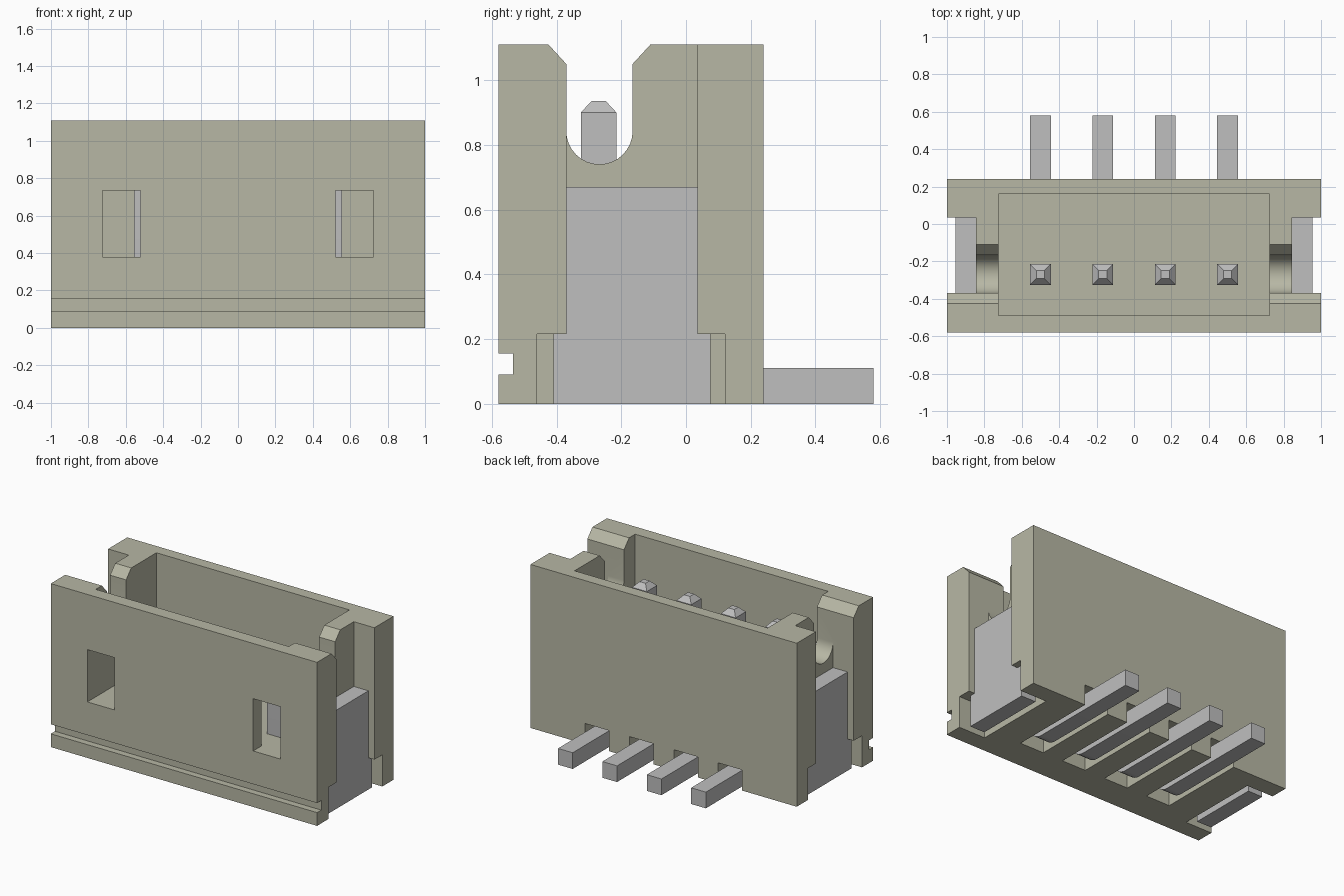
import bpy, bmesh, math

cube = bpy.data.objects.get("Cube")
if cube:
    bpy.data.objects.remove(cube, do_unlink=True)


def material(name, rgb):
    m = bpy.data.materials.new(name)
    m.diffuse_color = (*rgb, 1)
    m.use_nodes = True
    m.node_tree.nodes["Principled BSDF"].inputs["Base Color"].default_value = (*rgb, 1)
    return m


beige = material("beige plastic", (0.477, 0.477, 0.375))
grey = material("grey metal", (0.52, 0.52, 0.52))


def add_object(name, bm, mat):
    bmesh.ops.recalc_face_normals(bm, faces=bm.faces)
    me = bpy.data.meshes.new(name)
    bm.to_mesh(me)
    bm.free()
    me.materials.append(mat)
    ob = bpy.data.objects.new(name, me)
    bpy.context.collection.objects.link(ob)
    return ob


def prism_bm(profile, x0, x1):
    """Extrude a (y, z) outline along x."""
    bm = bmesh.new()
    face = bm.faces.new([bm.verts.new((x0, y, z)) for y, z in profile])
    ext = bmesh.ops.extrude_face_region(bm, geom=[face])["geom"]
    bmesh.ops.translate(bm, vec=(x1 - x0, 0, 0),
                        verts=[v for v in ext if isinstance(v, bmesh.types.BMVert)])
    return bm


def prism(name, profile, x0, x1, mat):
    return add_object(name, prism_bm(profile, x0, x1), mat)


def rect(y0, y1, z0, z1):
    return [(y0, z0), (y1, z0), (y1, z1), (y0, z1)]


def activate(ob):
    bpy.ops.object.select_all(action='DESELECT')
    ob.select_set(True)
    bpy.context.view_layer.objects.active = ob


def cut(target, profile, x0, x1):
    cutter = prism("cutter", profile, x0, x1, beige)
    cutter.hide_render = True
    mod = target.modifiers.new("cut", 'BOOLEAN')
    mod.operation = 'DIFFERENCE'
    mod.solver = 'EXACT'
    mod.object = cutter
    activate(target)
    bpy.ops.object.modifier_apply(modifier=mod.name)
    bpy.data.objects.remove(cutter, do_unlink=True)


def cut_pair(target, profile, x0, x1):
    cut(target, profile, x0, x1)
    cut(target, profile, -x1, -x0)


# Housing block with a groove along the lower front
H = 1.11
housing = prism("housing", [(-0.58, 0), (0.24, 0), (0.24, H), (-0.58, H), (-0.58, 0.155),
                            (-0.535, 0.155), (-0.535, 0.09), (-0.58, 0.09)], -1, 1, beige)

# Open cavity, side channels, foot recesses and front windows
cut(housing, rect(-0.49, 0.16, 0.38, 1.3), -0.725, 0.725)
cut_pair(housing, rect(-0.37, 0.035, -0.1, 1.3), 0.845, 1.1)
cut_pair(housing, rect(-0.46, 0.12, -0.1, 0.215), 0.80, 1.1)
cut_pair(housing, rect(-0.7, -0.45, 0.38, 0.735), 0.52, 0.725)

# Round-bottomed end slots with chamfered mouths
cy, r = -0.2675, 0.1025
arc = [(cy + r * math.cos(a), 0.8425 + r * math.sin(a))
       for a in (-math.pi * i / 16 for i in range(17))]
cut(housing, arc + [(-0.37, 1.05), (-0.425, H), (-0.425, 1.3), (-0.11, 1.3),
                    (-0.11, H), (-0.165, 1.05)], -1.1, 1.1)

# Contact pins: bent lower leg, tapered tip, and a slot for each under the housing
W = 0.055
bend = [(-0.215 + 0.11 * math.cos(a), 0.11 + 0.11 * math.sin(a))
        for a in (math.pi + math.pi / 2 * i / 8 for i in range(9))]
leg = bend + [(0.58, 0), (0.58, 0.11), (-0.215, 0.11), (-0.215, 0.90), (-0.325, 0.90)]
for i in range(4):
    x = -0.5 + i / 3
    cut(housing, rect(-0.37, 0.4, -0.1, 0.14), x - 0.09, x + 0.09)
    bm = prism_bm(leg, x - W, x + W)
    bm.normal_update()
    top = next(f for f in bm.faces if all(v.co.z > 0.89 for v in f.verts))
    bmesh.ops.inset_region(bm, faces=[top], thickness=0.0325, use_even_offset=True)
    bmesh.ops.translate(bm, vec=(0, 0, 0.035), verts=top.verts)
    pin = add_object(f"contact_pin_{i + 1}", bm, grey)
    activate(pin)
    bpy.ops.object.shade_smooth_by_angle(angle=math.radians(20))

# Solder tabs with a wider foot at both ends
tab = [(-0.41, 0), (0.075, 0), (0.075, 0.215), (0.035, 0.215), (0.035, 0.67),
       (-0.37, 0.67), (-0.37, 0.215), (-0.41, 0.215)]
prism("left_solder_tab", tab, 0.845, 0.955, grey)
prism("right_solder_tab", tab, -0.955, -0.845, grey)

activate(housing)
bpy.ops.object.shade_smooth_by_angle(angle=math.radians(20))
